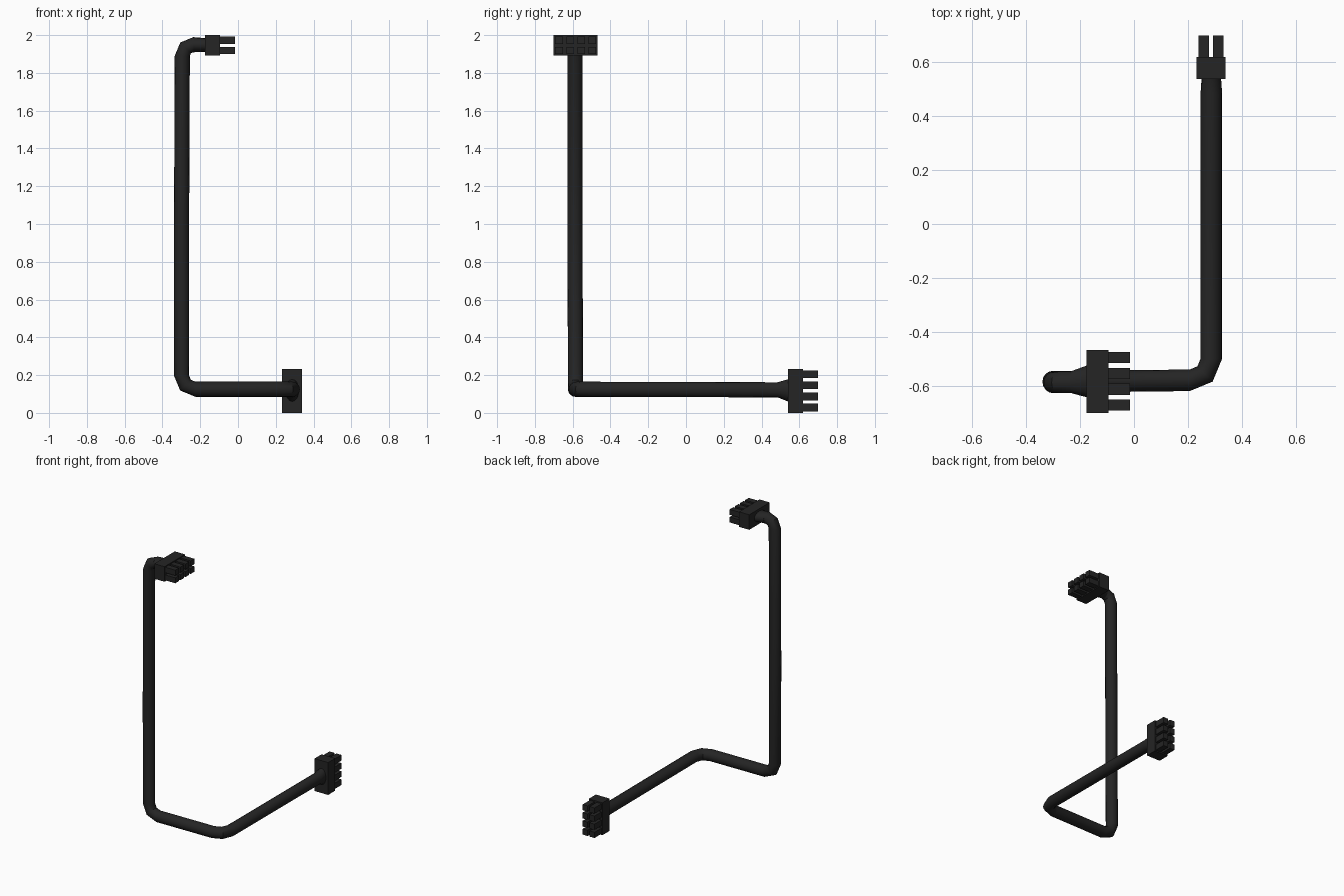
import bpy, bmesh, math
from mathutils import Vector, Matrix

if "Cube" in bpy.data.objects:
    bpy.data.objects.remove(bpy.data.objects["Cube"])

black = bpy.data.materials.new("black_plastic")
black.diffuse_color = (0.018, 0.018, 0.018, 1)
black.use_nodes = True
black.node_tree.nodes["Principled BSDF"].inputs["Base Color"].default_value = black.diffuse_color


def finish(bm, name):
    bmesh.ops.recalc_face_normals(bm, faces=bm.faces[:])
    mesh = bpy.data.meshes.new(name)
    bm.to_mesh(mesh)
    bm.free()
    mesh.materials.append(black)
    ob = bpy.data.objects.new(name, mesh)
    bpy.context.collection.objects.link(ob)
    return ob


def add_box(bm, frame, lo, hi):
    lo, hi = Vector(lo), Vector(hi)
    m = frame @ Matrix.Translation((lo + hi) / 2) @ Matrix.Diagonal((*(hi - lo), 1))
    bmesh.ops.create_cube(bm, size=1, matrix=m)


# Plug: local x = insertion direction, y = four-pin direction, z = two-pin direction
def plug(name, origin, x, y, z):
    frame = Matrix.Translation(origin) @ Matrix((x, y, z)).transposed().to_4x4()
    bm = bmesh.new()
    add_box(bm, frame, (0, -0.1165, -0.054), (0.081, 0.1165, 0.054))
    for i in range(4):
        for s in (-1, 1):
            cy, cz = (i - 1.5) * 0.0585, s * 0.0275
            add_box(bm, frame, (0.075, cy - 0.0205, cz - 0.0195),
                    (0.161, cy + 0.0205, cz + 0.0195))
    return finish(bm, name)


X, Y, Z = Vector((1, 0, 0)), Vector((0, 1, 0)), Vector((0, 0, 1))
plug("upper_plug", (-0.176, -0.584, 1.946), X, Y, Z)
plug("lower_plug", (0.286, 0.539, 0.1165), Y, Z, X)

# Cable: rings of (centre, side axis, up axis, half width, half height)
R = 0.04
rings = []


def ring(c, u, v, a=R, b=R):
    rings.append((Vector(c), u, v, a, b))


def bend(centre, start, end, side, r):
    # three-ring elbow; start and end are unit offsets from the bend centre
    for t in (0, 45, 90):
        d = start * math.cos(math.radians(t)) + end * math.sin(math.radians(t))
        ring(Vector(centre) + d * r, side, d)


ring((-0.172, -0.584, 1.948), Y, Z, 0.06, 0.036)
ring((-0.235, -0.587, 1.949), Y, Z)
bend((-0.235, -0.588, 1.89), Z, -X, Y, 0.06)
ring((-0.299, -0.588, 0.95), Y, -X)
bend((-0.225, -0.585, 0.2), -X, -Z, Y, 0.075)
# re-base the ring axes so the next elbow turns sideways without twisting
n = len(rings)
bend((0.207, -0.5, 0.125), -Y, X, Z, 0.08)
rings[n:] = [(c, -v, -u, a, b) for c, u, v, a, b in rings[n:]]
ring((0.287, 0.485, 0.122), -X, -Z)
ring((0.287, 0.543, 0.119), -X, -Z, 0.036, 0.06)

SIDES = 16
bm = bmesh.new()
loops = []
for c, u, v, a, b in rings:
    loops.append([bm.verts.new(c + u * a * math.cos(2 * math.pi * k / SIDES)
                               + v * b * math.sin(2 * math.pi * k / SIDES))
                  for k in range(SIDES)])
# rings after the second elbow already match because u = +y there
for p, q in zip(loops, loops[1:]):
    for k in range(SIDES):
        j = (k + 1) % SIDES
        bm.faces.new((p[k], p[j], q[j], q[k]))
bm.faces.new(loops[0])
bm.faces.new(loops[-1])
cable = finish(bm, "cable")
bpy.context.view_layer.objects.active = cable
cable.select_set(True)
bpy.ops.object.shade_smooth_by_angle(angle=math.radians(35))
